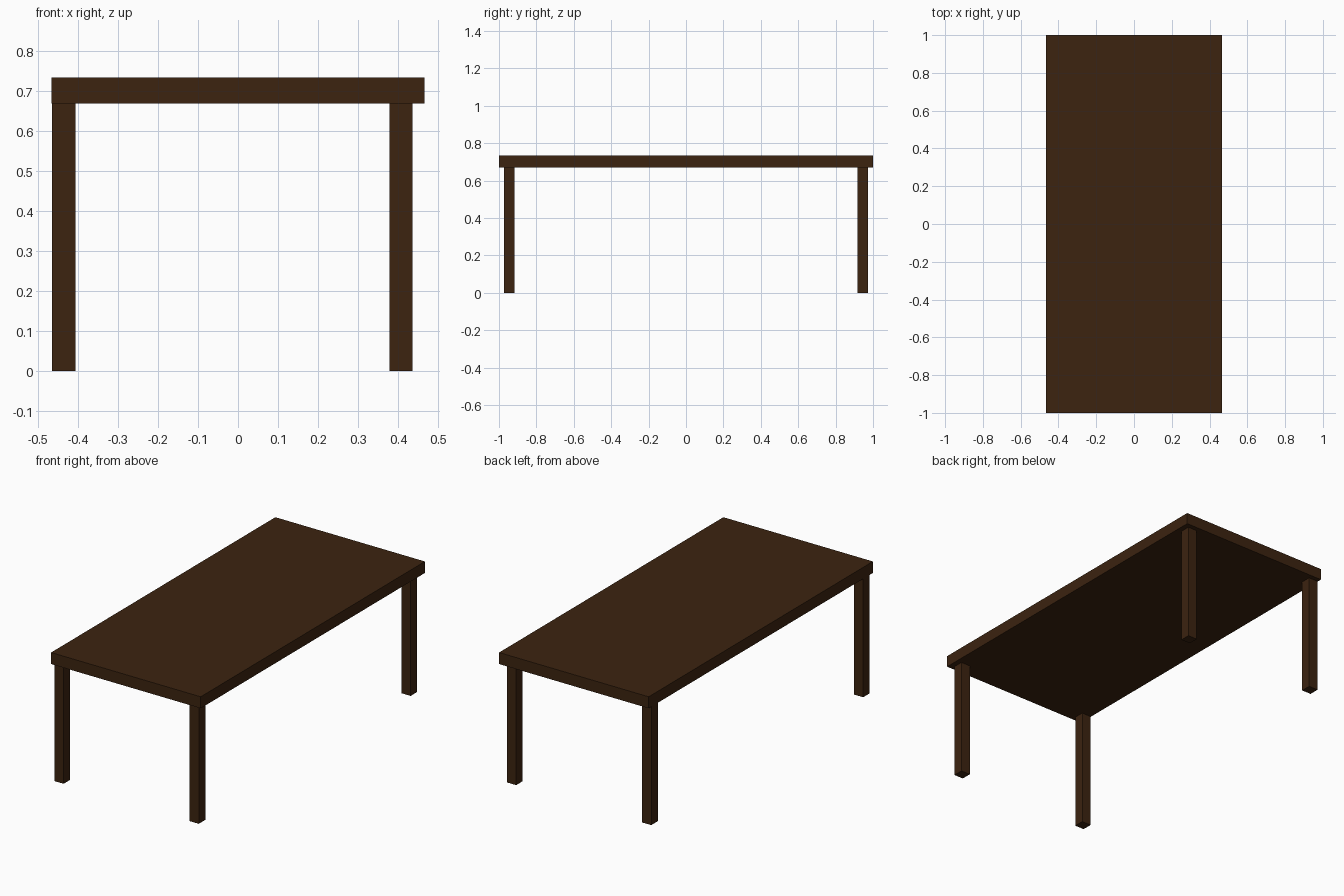
import bpy

if "Cube" in bpy.data.objects:
    bpy.data.objects.remove(bpy.data.objects["Cube"])

wood = bpy.data.materials.new("dark brown wood")
wood.diffuse_color = (0.045, 0.017, 0.005, 1.0)
wood.use_nodes = True
wood.node_tree.nodes["Principled BSDF"].inputs["Base Color"].default_value = wood.diffuse_color


def box(name, lo, hi):
    """Axis-aligned box between two corners."""
    centre = [(a + b) / 2 for a, b in zip(lo, hi)]
    bpy.ops.mesh.primitive_cube_add(size=1, location=centre)
    ob = bpy.context.object
    ob.name = name
    ob.scale = [b - a for a, b in zip(lo, hi)]
    bpy.ops.object.transform_apply(location=False, rotation=False, scale=True)
    ob.data.materials.append(wood)
    return ob


# Solid slab top
box("table_top", (-0.467, -1.0, 0.67), (0.467, 1.0, 0.735))

# Four square legs, set slightly towards the left of the top
LEG = 0.058
for side, x in (("left", -0.465), ("right", 0.379)):
    for end, y in (("front", -0.974), ("back", 0.974 - LEG)):
        box(f"{end}_{side}_leg", (x, y, 0.0), (x + LEG, y + LEG, 0.67))
